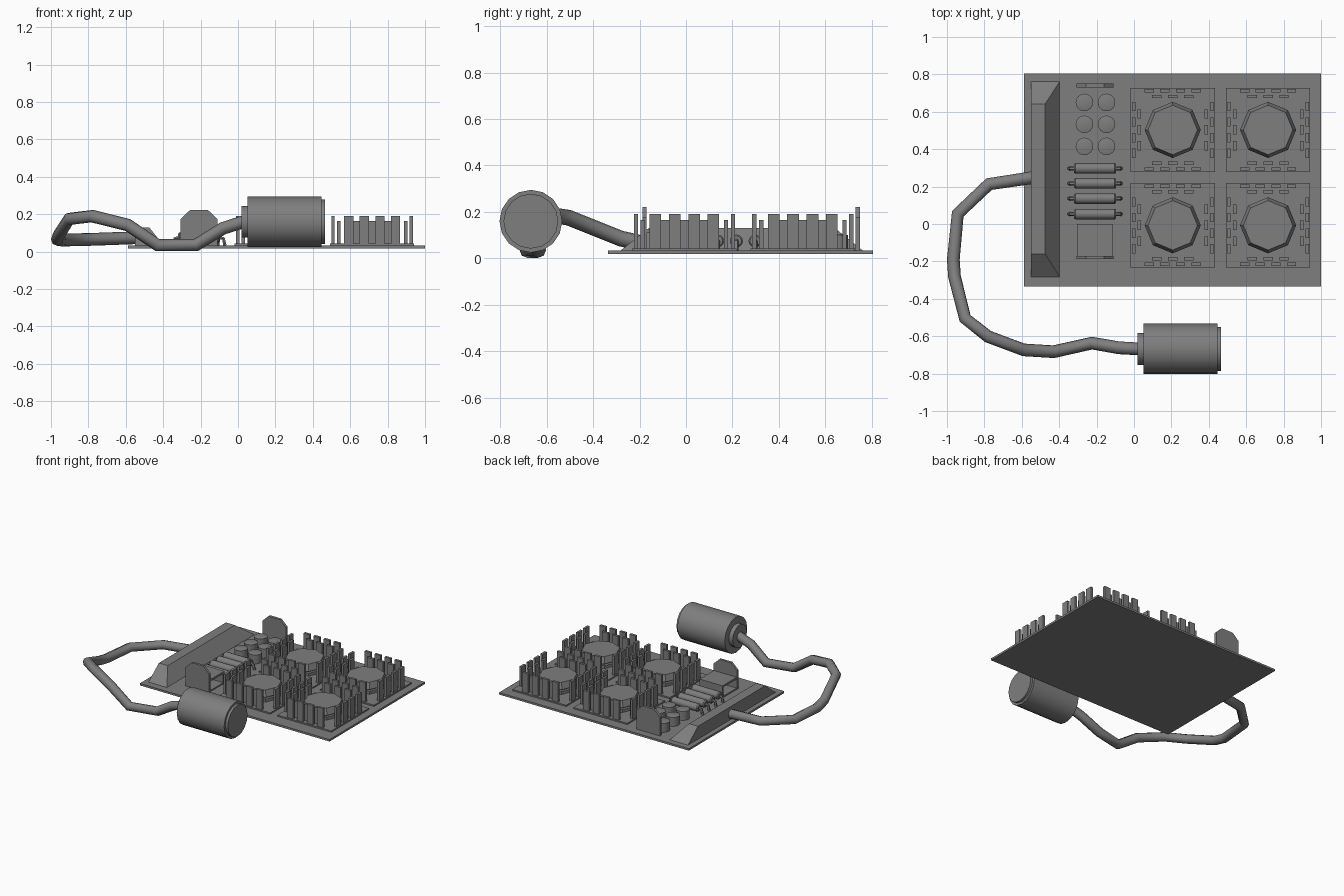
import bpy, bmesh, math
from mathutils import Vector

if "Cube" in bpy.data.objects:
    bpy.data.objects.remove(bpy.data.objects["Cube"])

dark = bpy.data.materials.new("dark_grey")
dark.diffuse_color = (0.21, 0.21, 0.21, 1)
dark.use_nodes = True
dark.node_tree.nodes["Principled BSDF"].inputs["Base Color"].default_value = dark.diffuse_color


def make(name, verts, faces, smooth=False):
    me = bpy.data.meshes.new(name)
    me.from_pydata(verts, [], faces)
    bm = bmesh.new()
    bm.from_mesh(me)
    bmesh.ops.recalc_face_normals(bm, faces=bm.faces)
    bm.to_mesh(me)
    bm.free()
    me.materials.append(dark)
    ob = bpy.data.objects.new(name, me)
    bpy.context.collection.objects.link(ob)
    if smooth:
        bpy.context.view_layer.objects.active = ob
        bpy.ops.object.select_all(action='DESELECT')
        ob.select_set(True)
        bpy.ops.object.shade_smooth_by_angle(angle=math.radians(35))
    return ob


BOX_FACES = [(0, 1, 2, 3), (4, 5, 6, 7), (0, 1, 5, 4), (1, 2, 6, 5), (2, 3, 7, 6), (3, 0, 4, 7)]


def frustum(name, lo, hi, z0, z1):
    """Box with separate bottom and top rectangles (x0, x1, y0, y1)."""
    v = []
    for (x0, x1, y0, y1), z in ((lo, z0), (hi, z1)):
        v += [(x0, y0, z), (x1, y0, z), (x1, y1, z), (x0, y1, z)]
    return make(name, v, BOX_FACES)


def box(name, x0, x1, y0, y1, z0, z1):
    return frustum(name, (x0, x1, y0, y1), (x0, x1, y0, y1), z0, z1)


def lathe(name, profile, n, origin, axis='Z', smooth=False):
    """Revolve (radius, height) points about an axis, with capped ends."""
    v, f = [], []
    o = Vector(origin)
    for r, h in profile:
        for i in range(n):
            a = 2 * math.pi * i / n
            c, s = r * math.cos(a), r * math.sin(a)
            v.append(o + Vector((c, s, h) if axis == 'Z' else (h, c, s)))
    for k in range(len(profile) - 1):
        for i in range(n):
            j = (i + 1) % n
            f.append((k * n + i, k * n + j, (k + 1) * n + j, (k + 1) * n + i))
    f.append(tuple(range(n)))
    f.append(tuple(range((len(profile) - 1) * n, len(profile) * n)))
    return make(name, v, f, smooth)


def tube(name, pts, r, res=2):
    """Round tube along a polyline."""
    cu = bpy.data.curves.new(name, 'CURVE')
    cu.dimensions = '3D'
    cu.bevel_depth = r
    cu.bevel_resolution = res
    cu.use_fill_caps = True
    cu.materials.append(dark)
    sp = cu.splines.new('POLY')
    sp.points.add(len(pts) - 1)
    for p, co in zip(sp.points, pts):
        p.co = (*co, 1)
    ob = bpy.data.objects.new(name, cu)
    bpy.context.collection.objects.link(ob)
    bpy.ops.object.select_all(action='DESELECT')
    bpy.context.view_layer.objects.active = ob
    ob.select_set(True)
    bpy.ops.object.convert(target='MESH')
    bpy.ops.object.shade_smooth_by_angle(angle=math.radians(50))
    return ob


def extrude_y(name, outline, y0, y1):
    """Prism from an x-z outline."""
    n = len(outline)
    v = [(x, y, z) for y in (y0, y1) for x, z in outline]
    f = [tuple(range(n)), tuple(range(n, 2 * n))]
    f += [(i, (i + 1) % n, n + (i + 1) % n, n + i) for i in range(n)]
    return make(name, v, f)


TOP = 0.033

# circuit board and sloped connector block along its left edge
box("board", -0.587, 1.0, -0.335, 0.805, 0.018, TOP)
frustum("connector_block", (-0.55, -0.397, -0.283, 0.762), (-0.55, -0.475, -0.16, 0.642), TOP, 0.13)

# four chip sockets with octagonal core and staggered fins
for cx in (0.207, 0.717):
    for cy in (-0.007, 0.503):
        box("socket_plate", cx - 0.225, cx + 0.225, cy - 0.225, cy + 0.225, TOP, 0.043)
        lathe("socket_core", [(0.14, 0.043), (0.14, 0.065), (0.125, 0.068), (0.125, 0.08),
                              (0.15, 0.083), (0.132, 0.13)], 8, (cx, cy, 0))
        rows = [(0.209, (-0.125, -0.042, 0.042, 0.125), 0.19), (0.179, (-0.085, 0, 0.085), 0.165)]
        for dist, offsets, z in rows:
            for t in offsets:
                for s in (-1, 1):
                    box("fin", cx + t - 0.025, cx + t + 0.025,
                        cy + s * dist - 0.009, cy + s * dist + 0.009, 0.043, z)
                    box("fin", cx + s * dist - 0.009, cx + s * dist + 0.009,
                        cy + t - 0.025, cy + t + 0.025, 0.043, z)

# upright plates with chamfered top corners
plate = [(-0.307, TOP), (-0.307, 0.175), (-0.257, 0.222), (-0.16, 0.222), (-0.11, 0.175), (-0.11, TOP)]
extrude_y("upright_plate_back", plate, 0.73, 0.75)
extrude_y("upright_plate_front", plate, -0.188, -0.17)

# hollow housing behind the front plate
box("housing_top", -0.305, -0.113, -0.17, 0.0, 0.11, 0.125)
box("housing_base", -0.305, -0.113, -0.17, 0.0, TOP, 0.043)
box("housing_wall", -0.305, -0.113, -0.015, 0.0, 0.043, 0.11)

# six can capacitors
for x in (-0.265, -0.147):
    for y in (0.65, 0.533, 0.415):
        lathe("capacitor", [(0.047, TOP), (0.047, 0.1), (0.037, 0.103)], 16, (x, y, 0), smooth=True)

# four resistors with bent leads
for y in (0.053, 0.136, 0.217, 0.297):
    lathe("resistor", [(0.022, -0.113), (0.028, -0.105), (0.028, 0.105), (0.022, 0.113)],
          12, (-0.208, y, 0.075), 'X', True)
    for s in (-1, 1):
        tube("resistor_lead", [(-0.208 + s * 0.11, y, 0.075), (-0.208 + s * 0.13, y, 0.07),
                               (-0.208 + s * 0.138, y, TOP)], 0.01, 1)

# cable looping from the connector block to the cylinder
tube("cable", [(-0.53, 0.25, 0.075), (-0.775, 0.213, 0.066), (-0.942, 0.055, 0.062),
               (-0.966, -0.19, 0.065), (-0.96, -0.28, 0.085), (-0.903, -0.505, 0.175),
               (-0.78, -0.602, 0.19), (-0.59, -0.673, 0.143), (-0.43, -0.683, 0.035),
               (-0.225, -0.637, 0.035), (-0.08, -0.662, 0.125), (0.03, -0.668, 0.16)], 0.034)

# cylinder with cable collar and end cap
lathe("cylinder_collar", [(0.085, 0.018), (0.085, 0.05)], 16, (0, -0.668, 0.16), 'X', True)
lathe("cylinder_body", [(0.135, 0.05), (0.135, 0.446)], 16, (0, -0.668, 0.16), 'X', True)
lathe("cylinder_cap", [(0.118, 0.44), (0.118, 0.465)], 16, (0, -0.668, 0.16), 'X', True)
